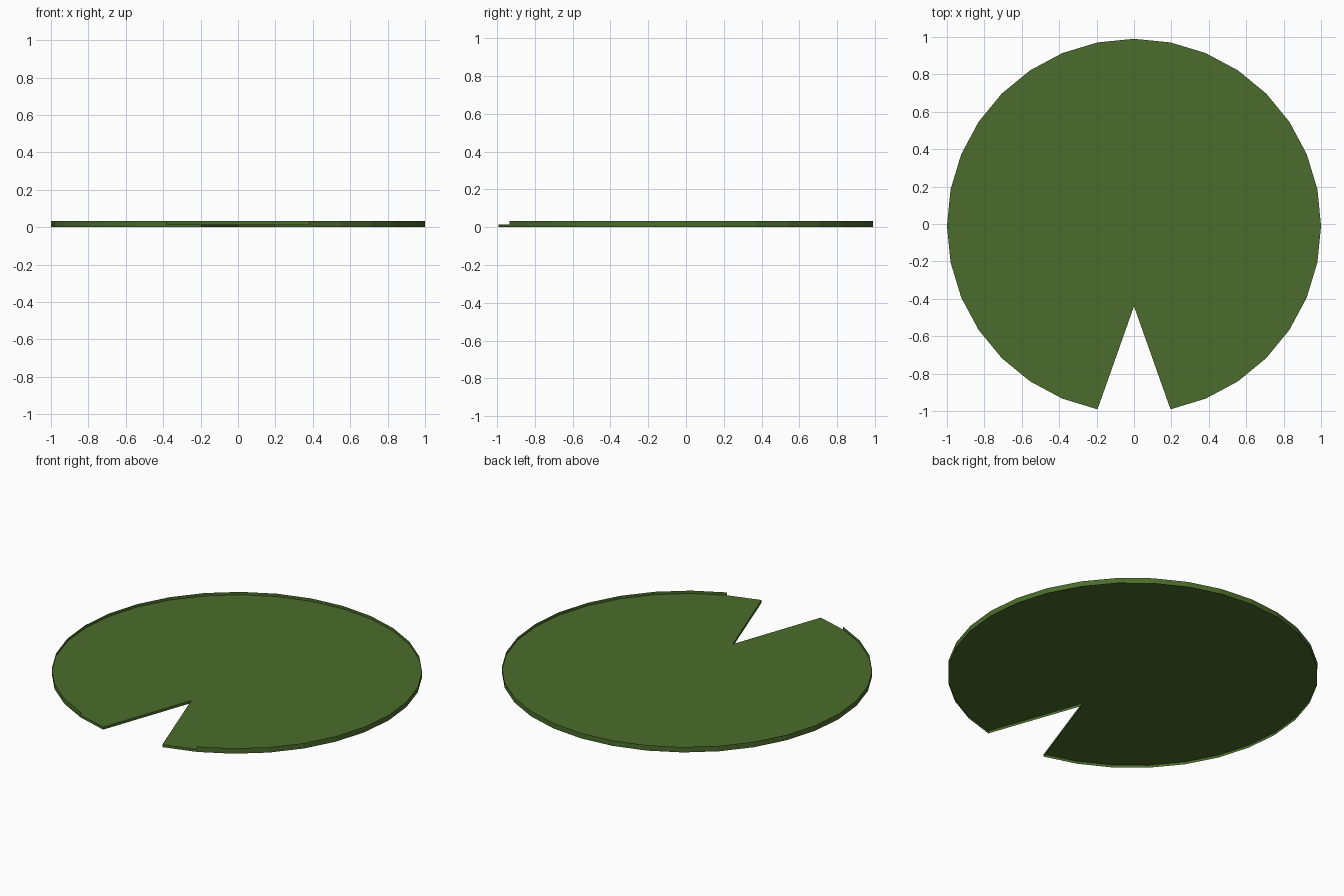
import bpy, bmesh
from math import sin, cos, pi

if "Cube" in bpy.data.objects:
    bpy.data.objects.remove(bpy.data.objects["Cube"])

N = 32           # sides of the round pad
CY = -0.01       # centre of the circle
MID, TOP = 0.015, 0.032

mat = bpy.data.materials.new("leaf_green")
mat.diffuse_color = (0.07, 0.15, 0.025, 1)
mat.use_nodes = True
mat.node_tree.nodes["Principled BSDF"].inputs["Base Color"].default_value = mat.diffuse_color

# Outline starts at the front; the front point is pulled inward as the notch
outline = [(sin(2 * pi * i / N), CY - cos(2 * pi * i / N)) for i in range(N)]
outline[0] = (0, -0.44)

bm = bmesh.new()


def ring(z):
    return [bm.verts.new((x, y, z)) for x, y in outline]


low, mid = ring(0), ring(MID)

# Leaf surface
bm.faces.new(mid)

# Skirt below the leaf, all around including the notch
for i in range(N):
    j = (i + 1) % N
    bm.faces.new((low[i], low[j], mid[j], mid[i]))

# Raised lip, stopping one side short of the notch
lip = {i: bm.verts.new((*outline[i], TOP)) for i in range(2, N - 1)}
for i in range(2, N - 2):
    bm.faces.new((mid[i], mid[i + 1], lip[i + 1], lip[i]))

mesh = bpy.data.meshes.new("lily_pad")
bm.to_mesh(mesh)
bm.free()
mesh.materials.append(mat)
pad = bpy.data.objects.new("lily_pad", mesh)
bpy.context.collection.objects.link(pad)
